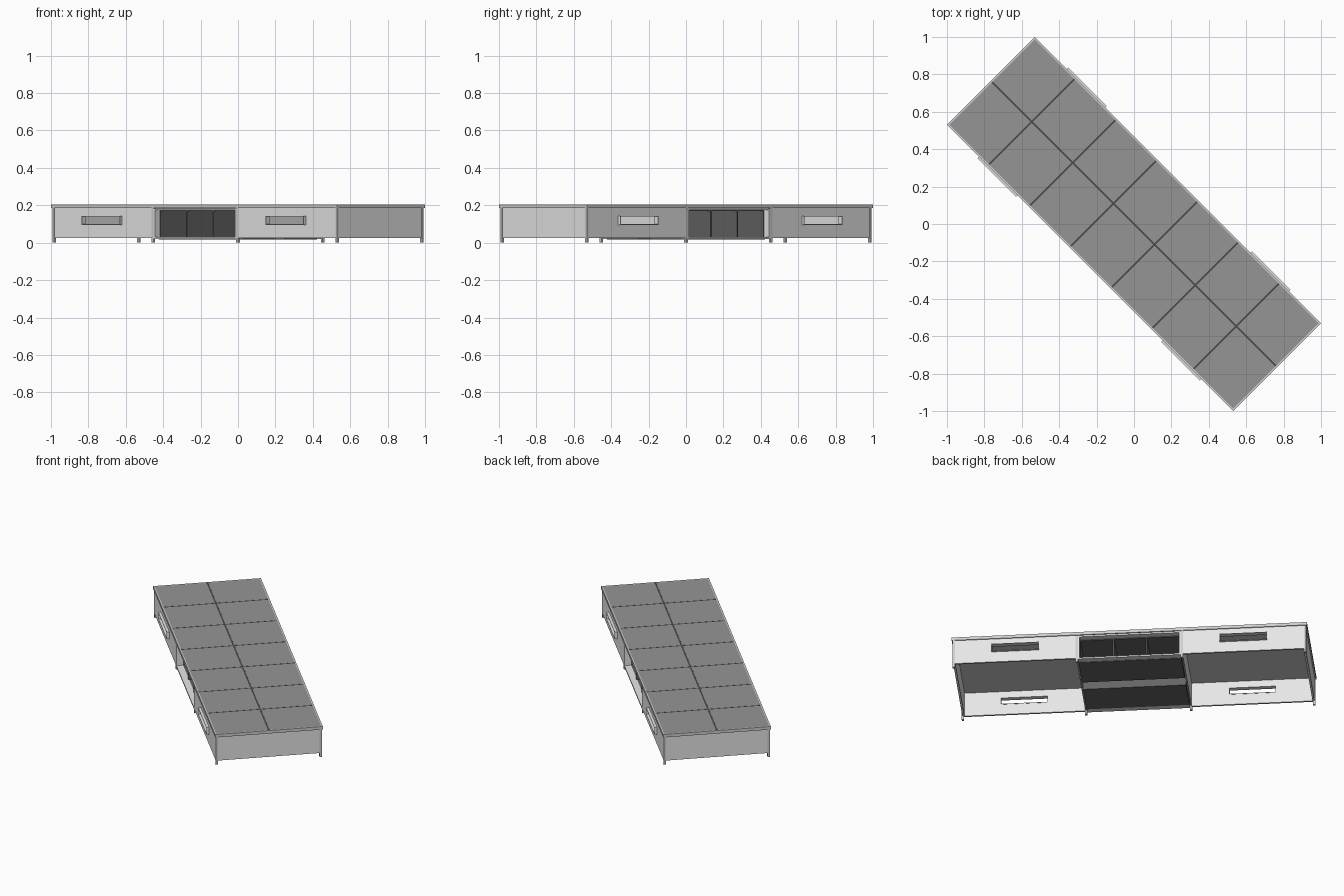
import bpy
import bmesh
from math import radians
from mathutils import Matrix, Vector

cube = bpy.data.objects.get("Cube")
if cube:
    bpy.data.objects.remove(cube)

TURN = Matrix.Rotation(radians(-45), 4, "Z")   # the cabinet stands diagonally
L, W, H = 1.082, 0.332, 0.205                  # half length, half width, height


def material(name, grey):
    m = bpy.data.materials.new(name)
    m.use_nodes = True
    m.diffuse_color = (grey, grey, grey, 1)
    m.node_tree.nodes["Principled BSDF"].inputs["Base Color"].default_value = (grey, grey, grey, 1)
    return m


PANEL = material("light grey panel", 0.8)
RIM = material("mid grey trim", 0.62)
TILE = material("grey tile", 0.3)
GROUT = material("dark grey grout", 0.07)
LINING = material("charcoal shelf lining", 0.13)


def boxes(name, mat, parts):
    """One object from boxes, each given as x, y and z ranges."""
    bm = bmesh.new()
    for ranges in parts:
        lo = Vector([min(r) for r in ranges])
        hi = Vector([max(r) for r in ranges])
        place = Matrix.Translation((lo + hi) / 2) @ Matrix.Diagonal((*(hi - lo), 1))
        bmesh.ops.create_cube(bm, size=1, matrix=TURN @ place)
    mesh = bpy.data.meshes.new(name)
    bm.to_mesh(mesh)
    bm.free()
    mesh.materials.append(mat)
    ob = bpy.data.objects.new(name, mesh)
    bpy.context.collection.objects.link(ob)
    return ob


def ring(x, z, t, y):
    """Four bars of thickness t just inside the x and z ranges."""
    (x0, x1), (z0, z1) = x, z
    return [((x0, x1), y, (z1 - t, z1)), ((x0, x1), y, (z0, z0 + t)),
            ((x0, x0 + t), y, (z0 + t, z1 - t)), ((x1 - t, x1), y, (z0 + t, z1 - t))]


# Top slab with rim, dark joints and two rows of seven tiles
r = 0.009
boxes("top_slab", RIM, [((-L + r, L - r), (-W + r, W - r), (0.185, 0.2))])
boxes("top_joints", GROUT, [((-L + r, L - r), (-W + r, W - r), (0.2, 0.2044))])
boxes("top_rim", RIM,
      [((-L, L), (s * W, s * (W - r)), (0.185, H)) for s in (-1, 1)] +
      [((s * L, s * (L - r)), (-W + r, W - r), (0.185, H)) for s in (-1, 1)])
step = 2 * L / 7
g = 0.005
tiles = []
for i in range(7):
    x0 = max(-L + i * step + g, -L + r)
    x1 = min(-L + (i + 1) * step - g, L - r)
    for s in (-1, 1):
        tiles.append(((x0, x1), (s * g, s * (W - r)), (0.2044, H)))
boxes("top_tiles", TILE, tiles)

# Slim square legs
boxes("legs", RIM, [((x - 0.007, x + 0.007), (y - 0.007, y + 0.007), (0, 0.185))
                    for x in (-1.07, -0.32, 0.32, 1.07) for y in (-0.32, 0.32)])

# End panels and inner partitions
boxes("end_panels", PANEL, [((s * 1.06, s * 1.073), (-0.313, 0.313), (0.025, 0.185)) for s in (-1, 1)])
boxes("partitions", PANEL, [((s * 0.316, s * 0.324), (-0.313, 0.313), (0.025, 0.185)) for s in (-1, 1)])

# Slotted door panels with a thin handle frame round each slot
for s, side in ((-1, "front"), (1, "back")):
    for d, end in ((-1, "right"), (1, "left")):
        c = d * 0.695
        slot, out = (c - 0.145, c + 0.145), (c - 0.368, c + 0.368)
        y = (s * 0.314, s * 0.326)
        boxes(f"{side}_{end}_door", PANEL, [
            (out, y, (0.025, 0.095)), (out, y, (0.143, 0.185)),
            ((out[0], slot[0]), y, (0.095, 0.143)), ((slot[1], out[1]), y, (0.095, 0.143))])
        boxes(f"{side}_{end}_handle", PANEL,
              ring(slot, (0.095, 0.143), 0.004, (s * 0.312, s * 0.343)))

    # Open shelf box in the middle: thin trim, lining and dividers
    edge = (-0.313, 0.313)
    boxes(f"{side}_shelf_trim", PANEL, ring(edge, (0.02, 0.184), 0.01, (s * 0.285, s * 0.326)))
    boxes(f"{side}_shelf_lining", LINING,
          ring(edge, (0.018, 0.182), 0.012, (s * 0.05, s * 0.285)) +
          [(edge, (s * 0.042, s * 0.05), (0.018, 0.182))])
    boxes(f"{side}_shelf_dividers", LINING,
          [((x - 0.005, x + 0.005), (s * 0.05, s * 0.29), (0.03, 0.17)) for x in (-0.1, 0.1)])
